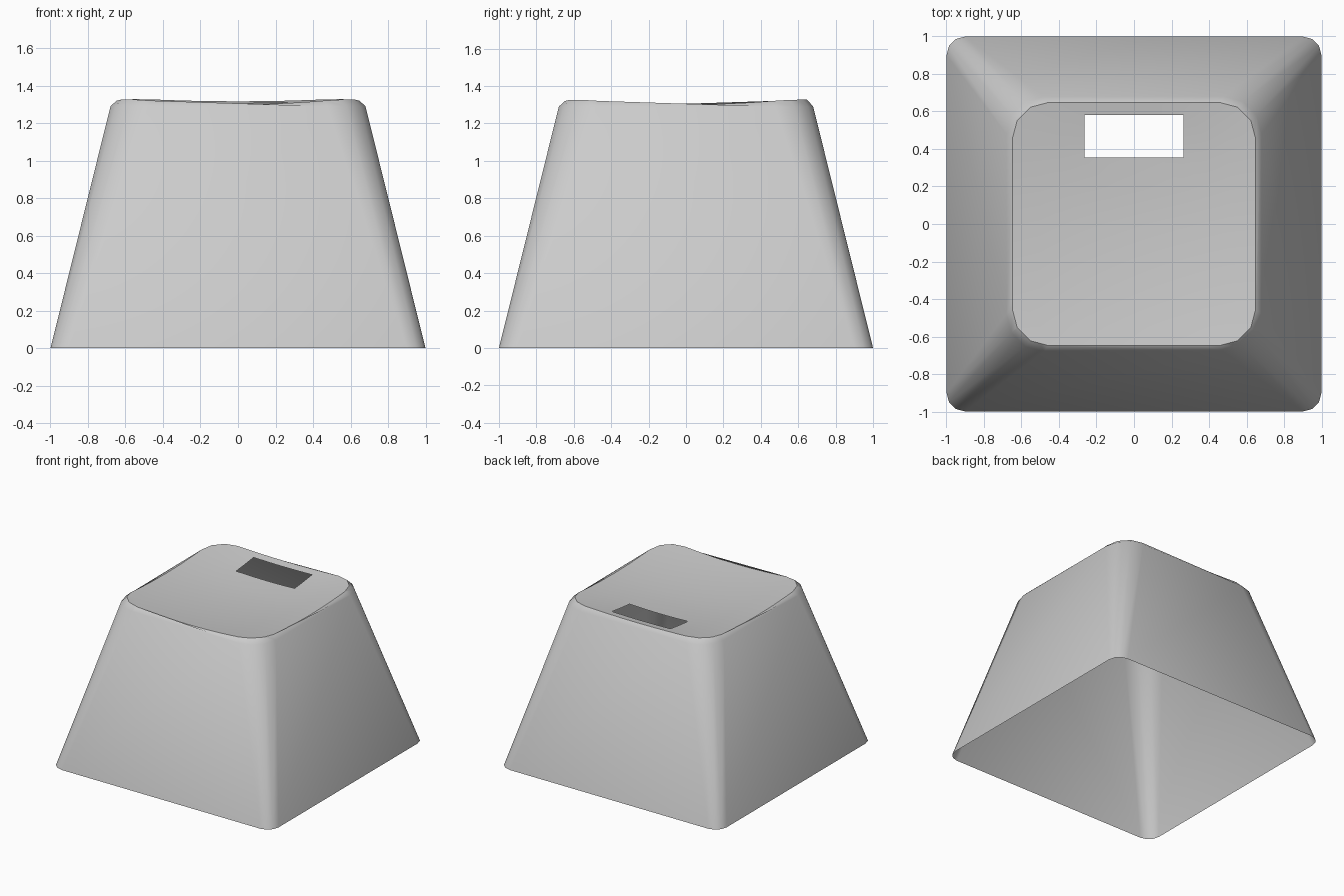
import bpy, bmesh, math
from mathutils import Vector

cube = bpy.data.objects.get("Cube")
if cube:
    bpy.data.objects.remove(cube, do_unlink=True)

# Single plastic colour
plastic = bpy.data.materials.new("light grey plastic")
plastic.use_nodes = True
GREY = (0.6, 0.6, 0.6, 1)
plastic.diffuse_color = GREY
plastic.node_tree.nodes["Principled BSDF"].inputs["Base Color"].default_value = GREY


def ring(bm, half, radius, z, steps=3):
    """Rounded square outline, counter-clockwise."""
    verts = []
    for quarter in range(4):
        turn = quarter * math.pi / 2
        corner = turn + math.pi / 4
        cx = math.copysign(half - radius, math.cos(corner))
        cy = math.copysign(half - radius, math.sin(corner))
        for i in range(steps + 1):
            a = turn + i / steps * math.pi / 2
            verts.append(bm.verts.new((cx + radius * math.cos(a), cy + radius * math.sin(a), z)))
    return verts


def dish(x, y):
    """Height of the hollowed top, with a straighter back rim."""
    z = 1.262 + 0.062 * (x * x + y * y) / 0.67
    if y > 0:
        z += 0.016 * (y / 0.65) ** 2 * max(0, 1 - (x / 0.6) ** 2)
    return z


bm = bmesh.new()

# Tapered walls and bevelled rim, open underneath
rings = [ring(bm, 1.0, 0.1, 0), ring(bm, 0.68, 0.2, 1.29), ring(bm, 0.648, 0.19, 1.32)]
for low, high in zip(rings, rings[1:]):
    n = len(low)
    for i in range(n):
        j = (i + 1) % n
        bm.faces.new((low[i], low[j], high[j], high[i]))

# Top panel, sliced into a grid that includes the slot edges
cap = [bm.faces.new(rings[-1])]
X0, X1, Y0, Y1 = -0.265, 0.265, 0.355, 0.58
cuts = [((1, 0, 0), v) for v in (-0.5, -0.38, X0, -0.13, 0, 0.13, X1, 0.38, 0.5)]
cuts += [((0, 1, 0), v) for v in (-0.55, -0.4, -0.2, 0, 0.18, Y0, 0.47, Y1)]
for axis, v in cuts:
    geom = set(cap)
    for f in cap:
        geom.update(f.edges)
        geom.update(f.verts)
    out = bmesh.ops.bisect_plane(bm, geom=list(geom), plane_co=Vector(axis) * v, plane_no=axis)
    cap = [g for g in out["geom"] if isinstance(g, bmesh.types.BMFace)]

# Hollow the top, then open the slot
for vert in {v for f in cap for v in f.verts}:
    vert.co.z = dish(vert.co.x, vert.co.y)
slot = []
for f in cap:
    c = f.calc_center_median()
    if X0 < c.x < X1 and Y0 < c.y < Y1:
        slot.append(f)
bmesh.ops.delete(bm, geom=slot, context="FACES")
bmesh.ops.recalc_face_normals(bm, faces=bm.faces[:])

mesh = bpy.data.meshes.new("key_cap_shell")
bm.to_mesh(mesh)
bm.free()
mesh.materials.append(plastic)
shell = bpy.data.objects.new("key_cap_shell", mesh)
bpy.context.collection.objects.link(shell)

bpy.ops.object.select_all(action="DESELECT")
shell.select_set(True)
bpy.context.view_layer.objects.active = shell
bpy.ops.object.shade_smooth_by_angle(angle=math.radians(35))
